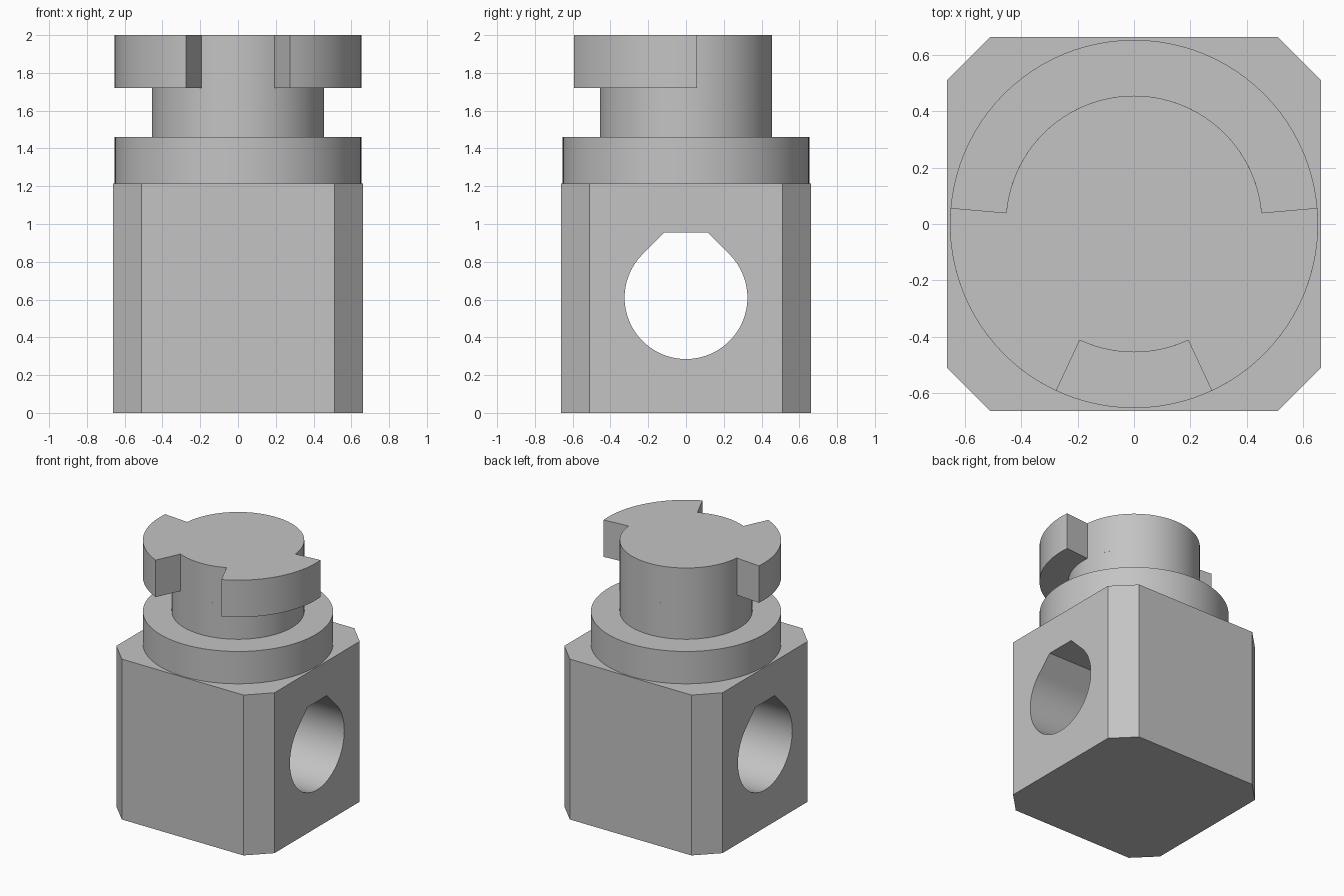
import bpy
import bmesh
from math import cos, sin, pi, radians, sqrt
from mathutils import Vector

cube = bpy.data.objects.get("Cube")
if cube:
    bpy.data.objects.remove(cube, do_unlink=True)

grey = bpy.data.materials.new("plain grey")
grey.use_nodes = True
colour = (0.55, 0.55, 0.55, 1)
grey.diffuse_color = colour
grey.node_tree.nodes["Principled BSDF"].inputs["Base Color"].default_value = colour

HALF, CHAMFER = 0.663, 0.153
COLLAR_R, NECK_R = 0.653, 0.455
BODY_TOP, COLLAR_TOP, LUG_BOTTOM, TOP = 1.215, 1.46, 1.72, 2.0
HOLE_R, HOLE_Z, HOLE_TOP = 0.325, 0.61, 0.955


def arc(radius, start, end, steps):
    """Points on an arc, angles in degrees, both ends included."""
    angles = [radians(start + (end - start) * i / steps) for i in range(steps + 1)]
    return [(radius * cos(a), radius * sin(a)) for a in angles]


def prism(name, points, offset):
    """Extrude a closed outline of 3D points along offset."""
    bm = bmesh.new()
    base = bm.faces.new([bm.verts.new(p) for p in points])
    top = bmesh.ops.extrude_face_region(bm, geom=[base], use_keep_orig=True)["geom"]
    moved = [v for v in top if isinstance(v, bmesh.types.BMVert)]
    bmesh.ops.translate(bm, verts=moved, vec=Vector(offset))
    bmesh.ops.recalc_face_normals(bm, faces=bm.faces)
    mesh = bpy.data.meshes.new(name)
    bm.to_mesh(mesh)
    bm.free()
    mesh.materials.append(grey)
    obj = bpy.data.objects.new(name, mesh)
    bpy.context.collection.objects.link(obj)
    return obj


def upright(name, outline, bottom, top):
    return prism(name, [(x, y, bottom) for x, y in outline], (0, 0, top - bottom))


def activate(obj):
    bpy.ops.object.select_all(action='DESELECT')
    obj.select_set(True)
    bpy.context.view_layer.objects.active = obj


# Square body with chamfered upright edges
c = HALF - CHAMFER
quarter = [(HALF, -c), (HALF, c)]
outline = []
for turn in range(4):
    outline += quarter
    quarter = [(-y, x) for x, y in quarter]
body = upright("body", outline, 0, BODY_TOP)

# Teardrop cross hole: round below, 45 degree roof with a flat top
roof = HOLE_R * sqrt(2) - (HOLE_TOP - HOLE_Z)
tear = arc(HOLE_R, 135, 405, 72) + [(roof, HOLE_TOP - HOLE_Z), (-roof, HOLE_TOP - HOLE_Z)]
cutter = prism("hole_cutter", [(-1, y, HOLE_Z + z) for y, z in tear], (2, 0, 0))
cutter.hide_render = True
cut = body.modifiers.new("cross_hole", 'BOOLEAN')
cut.operation = 'DIFFERENCE'
cut.solver = 'EXACT'
cut.object = cutter
activate(body)
bpy.ops.object.modifier_apply(modifier=cut.name)
bpy.data.objects.remove(cutter, do_unlink=True)

# Round collar and neck
collar = upright("collar", arc(COLLAR_R, 0, 360, 96)[:-1], BODY_TOP, COLLAR_TOP)
neck = upright("neck", arc(NECK_R, 0, 360, 96)[:-1], COLLAR_TOP, LUG_BOTTOM)

# Locking head: two side lugs, with a wide gap behind and a narrow gap in front
head_outline = (arc(NECK_R, 5, 175, 46) + arc(COLLAR_R, 175, 245, 20)
                + arc(NECK_R, 245, 295, 14) + arc(COLLAR_R, 295, 365, 20))
head = upright("locking_head", head_outline, LUG_BOTTOM, TOP)

for part in (body, collar, neck, head):
    activate(part)
    bpy.ops.object.shade_smooth_by_angle(angle=pi / 6)
